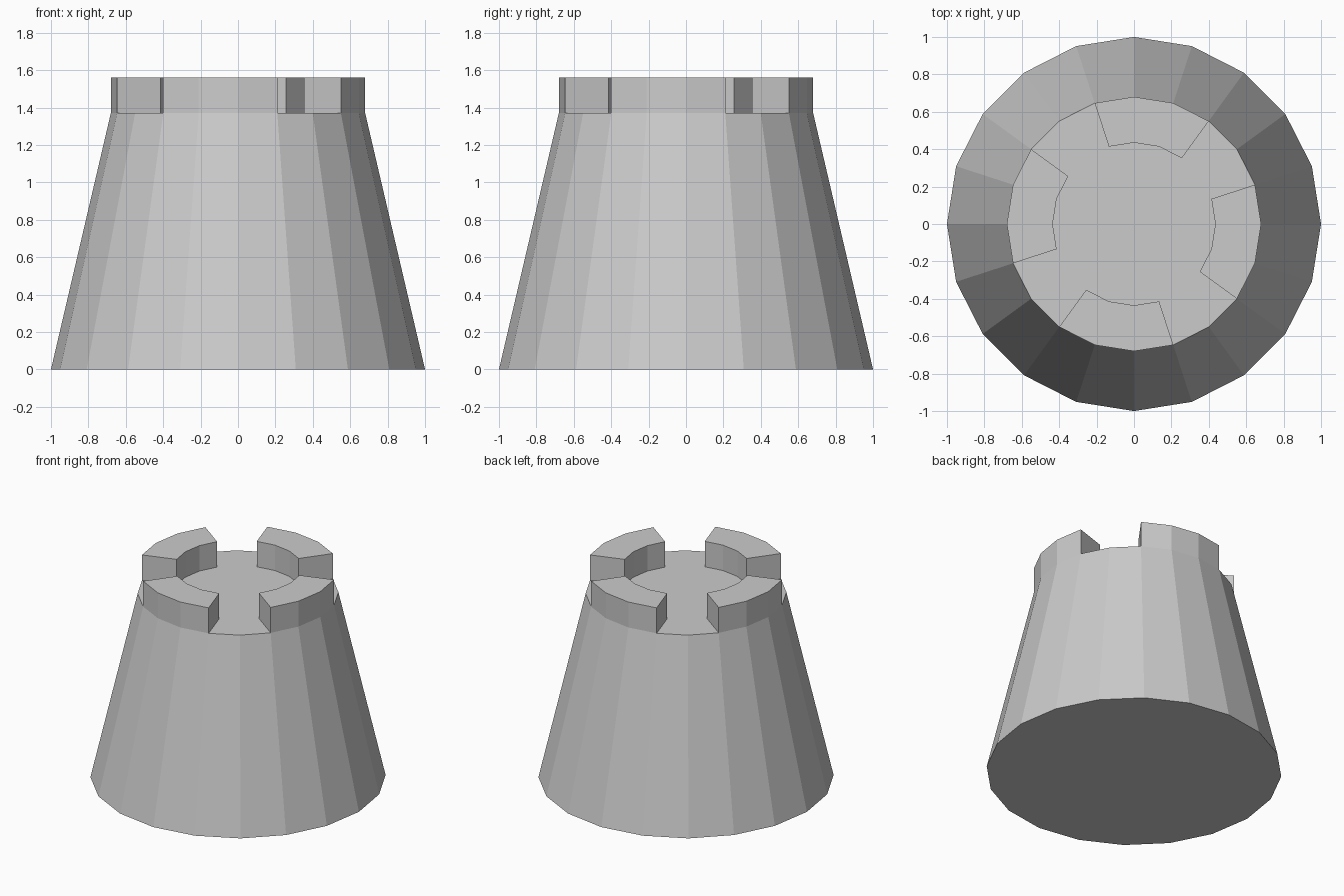
import bpy, bmesh
from math import cos, sin, tau

if "Cube" in bpy.data.objects:
    bpy.data.objects.remove(bpy.data.objects["Cube"])

SIDES = 20
BASE_R, RIM_R, INNER_R = 1.0, 0.68, 0.435
RIM_Z, TOP_Z = 1.37, 1.56

bm = bmesh.new()


def ring(radius, z):
    return [bm.verts.new((radius * cos(tau * i / SIDES), radius * sin(tau * i / SIDES), z))
            for i in range(SIDES)]


base, rim, inner = ring(BASE_R, 0), ring(RIM_R, RIM_Z), ring(INNER_R, RIM_Z)

# Tapered wall and underside
bm.faces.new(base[::-1])
for i in range(SIDES):
    j = (i + 1) % SIDES
    bm.faces.new((base[i], base[j], rim[j], rim[i]))

# Rampart floor outline, stepping inward around each battlement footprint
floor, footprints = [], []
for start in range(-2, 18, 5):
    floor += [rim[start]] + [inner[start + k] for k in range(4)]
    floor += [rim[start + 3], rim[start + 4]]
    for k in range(start, start + 3):
        footprints.append(bm.faces.new((inner[k], rim[k], rim[k + 1], inner[k + 1])))
bm.faces.new(floor)

# Raise the four battlements
raised = bmesh.ops.extrude_face_region(bm, geom=footprints)["geom"]
for v in raised:
    if isinstance(v, bmesh.types.BMVert):
        v.co.z = TOP_Z
bmesh.ops.delete(bm, geom=[f for f in footprints if f.is_valid], context='FACES_ONLY')
bmesh.ops.delete(bm, geom=[v for v in bm.verts if not v.link_faces], context='VERTS')
bmesh.ops.delete(bm, geom=[e for e in bm.edges if not e.link_faces], context='EDGES')
bmesh.ops.recalc_face_normals(bm, faces=bm.faces[:])

mesh = bpy.data.meshes.new("tower")
bm.to_mesh(mesh)
bm.free()
bpy.context.collection.objects.link(bpy.data.objects.new("tower", mesh))
